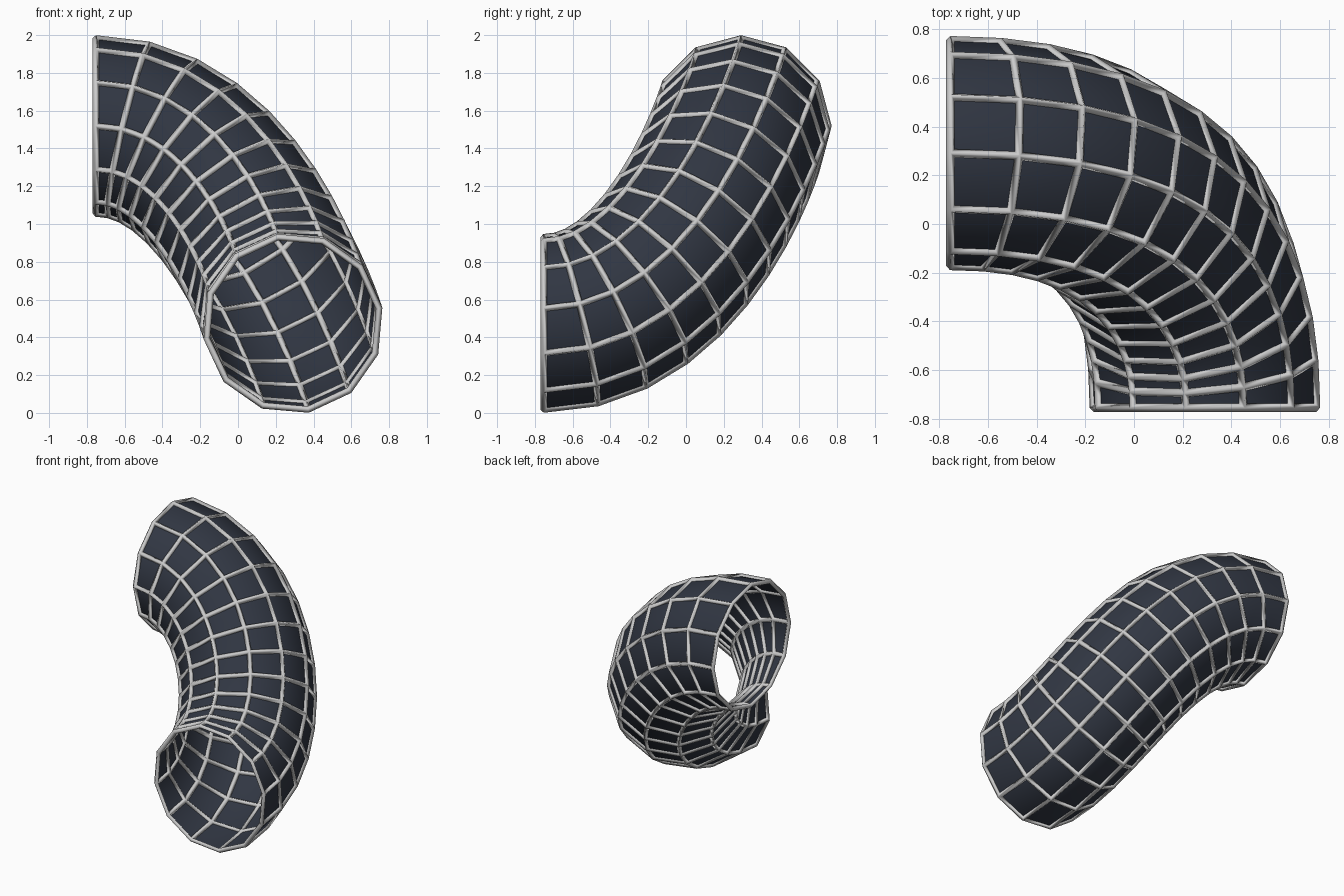
import bpy, bmesh, math
from mathutils import Vector, Quaternion

if "Cube" in bpy.data.objects:
    bpy.data.objects.remove(bpy.data.objects["Cube"])

SIDES, STEPS = 12, 12
RADIUS, WIRE = 0.463, 0.035
L, HANDLE = 1.045, 0.73

# centre line: starts facing the front, ends facing left
p0 = Vector((0.291, -0.754, 0.474))
p3 = p0 + Vector((-L, L, L))
p1 = p0 + Vector((0, HANDLE, 0))
p2 = p3 + Vector((HANDLE, 0, 0))


def point(t):
    s = 1 - t
    return s**3 * p0 + 3 * s * s * t * p1 + 3 * s * t * t * p2 + t**3 * p3


def tangent(t):
    s = 1 - t
    return (s * s * (p1 - p0) + 2 * s * t * (p2 - p1) + t * t * (p3 - p2)).normalized()


# twist-free frames, carried from the upper end to the lower end
ts = [1 - i / STEPS for i in range(STEPS + 1)]
ups = [Vector((0, 0, 1))]
FINE = 20
for i in range(STEPS):
    u = ups[-1].copy()
    for k in range(FINE):
        a = tangent(ts[i] - k / (STEPS * FINE))
        b = tangent(ts[i] - (k + 1) / (STEPS * FINE))
        u.rotate(a.rotation_difference(b))
    ups.append(u)

# small even twist so the lower opening has a corner at 10 degrees
end = math.degrees(math.atan2(ups[-1].z, ups[-1].x))
fix = (10 - end + 15) % 30 - 15


def make_tube(name):
    bm = bmesh.new()
    rings = []
    for i, t in enumerate(ts):
        tan = tangent(t)
        u = Quaternion(tan, math.radians(-fix * i / STEPS)) @ ups[i]
        v = tan.cross(u)
        ring = []
        for k in range(SIDES):
            a = 2 * math.pi * k / SIDES
            ring.append(bm.verts.new(point(t) + RADIUS * (math.cos(a) * u + math.sin(a) * v)))
        rings.append(ring)
    for r0, r1 in zip(rings, rings[1:]):
        for k in range(SIDES):
            n = (k + 1) % SIDES
            bm.faces.new((r0[k], r0[n], r1[n], r1[k]))
    bmesh.ops.recalc_face_normals(bm, faces=bm.faces)
    for f in bm.faces:
        f.smooth = True
    me = bpy.data.meshes.new(name)
    bm.to_mesh(me)
    bm.free()
    ob = bpy.data.objects.new(name, me)
    bpy.context.collection.objects.link(ob)
    return ob


# dark skin
skin = make_tube("tube_skin")
dark = bpy.data.materials.new("dark_slate")
dark.diffuse_color = (0.03, 0.037, 0.055, 1)
dark.use_nodes = True
dark.node_tree.nodes["Principled BSDF"].inputs["Base Color"].default_value = dark.diffuse_color
skin.data.materials.append(dark)

# light lattice along every edge
cage = make_tube("tube_lattice")
mod = cage.modifiers.new("lattice", 'WIREFRAME')
mod.thickness = WIRE
mod.use_even_offset = True
mod.use_boundary = True
mod.use_replace = True
